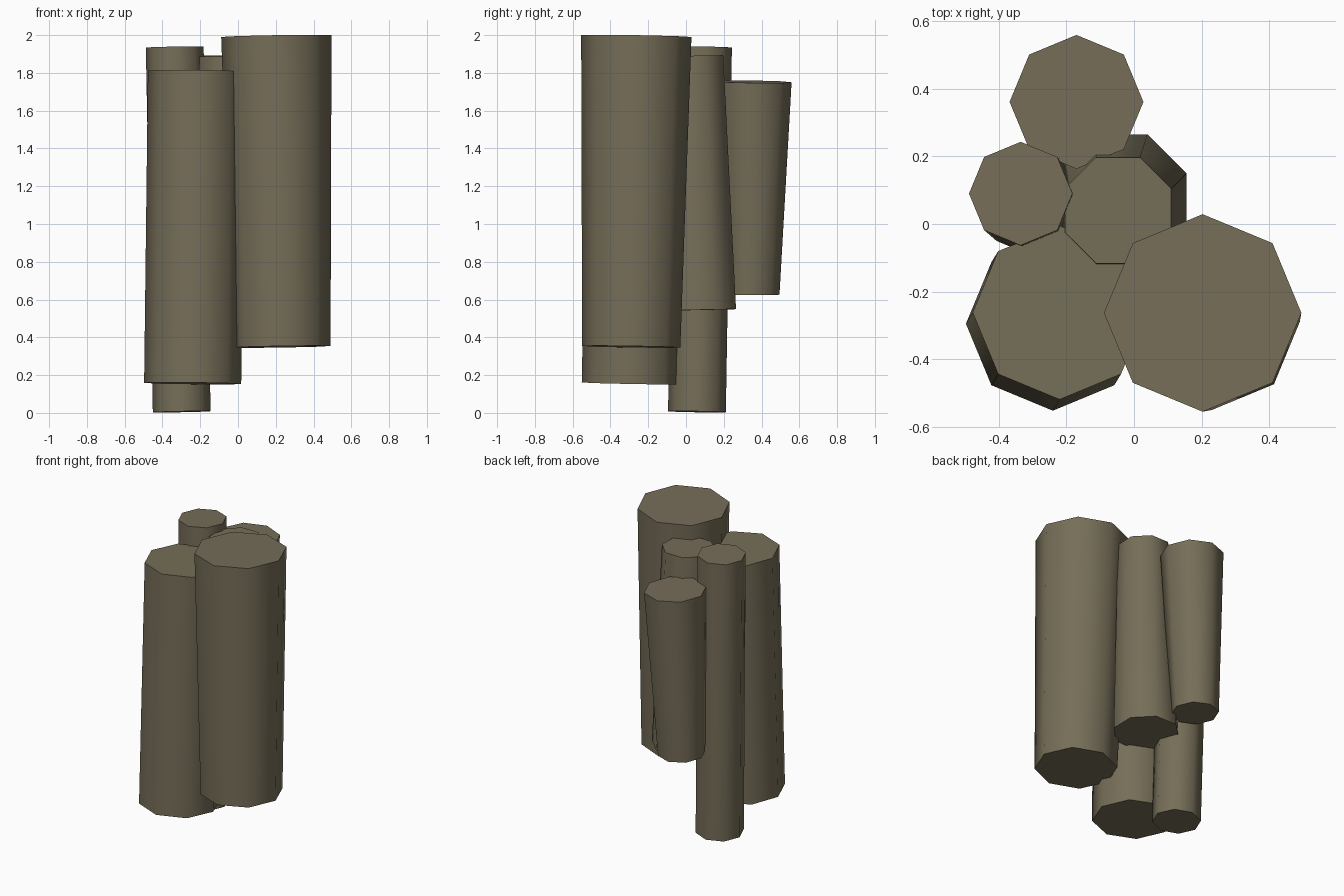
import bpy, bmesh, math
from mathutils import Vector, Matrix

if "Cube" in bpy.data.objects:
    bpy.data.objects.remove(bpy.data.objects["Cube"])

stone = bpy.data.materials.new("grey_brown_stone")
stone.diffuse_color = (0.180, 0.155, 0.098, 1.0)
stone.use_nodes = True
stone.node_tree.nodes["Principled BSDF"].inputs["Base Color"].default_value = stone.diffuse_color


def column(name, bottom, r_bottom, top, r_top, turn=0.0):
    """Eight-sided tapered column whose flat ends are square to its leaning axis."""
    bottom, top = Vector(bottom), Vector(top)
    axis = top - bottom
    tilt = Vector((0, 0, 1)).rotation_difference(axis).to_matrix().to_4x4()
    place = Matrix.Translation((bottom + top) / 2) @ tilt
    place = place @ Matrix.Rotation(math.radians(turn), 4, 'Z')

    bm = bmesh.new()
    rings = []
    for z, r in ((-axis.length / 2, r_bottom), (axis.length / 2, r_top)):
        ring = []
        for i in range(8):
            a = math.radians(45 * i)
            ring.append(bm.verts.new(place @ Vector((r * math.cos(a), r * math.sin(a), z))))
        rings.append(ring)
    low, high = rings
    for i in range(8):
        j = (i + 1) % 8
        bm.faces.new((low[i], low[j], high[j], high[i])).smooth = True
    # Flat ends with sharp rims
    for end in (low[::-1], high):
        face = bm.faces.new(end)
        for edge in face.edges:
            edge.smooth = False

    mesh = bpy.data.meshes.new(name)
    bm.to_mesh(mesh)
    bm.free()
    mesh.materials.append(stone)
    obj = bpy.data.objects.new(name, mesh)
    bpy.context.collection.objects.link(obj)
    return obj


# Two thick front columns
column("front_right_column", (0.23, -0.29, 0.35), 0.26, (0.203, -0.263, 1.995), 0.292)
column("front_left_column", (-0.24, -0.295, 0.156), 0.257, (-0.22, -0.262, 1.81), 0.257)
# Slim columns behind
column("left_column", (-0.298, 0.058, 0.006), 0.153, (-0.335, 0.09, 1.937), 0.153)
column("middle_column", (-0.041, 0.069, 0.545), 0.212, (-0.047, 0.04, 1.89), 0.170, 22.5)
column("back_column", (-0.208, 0.345, 0.628), 0.150, (-0.17, 0.361, 1.753), 0.198)
